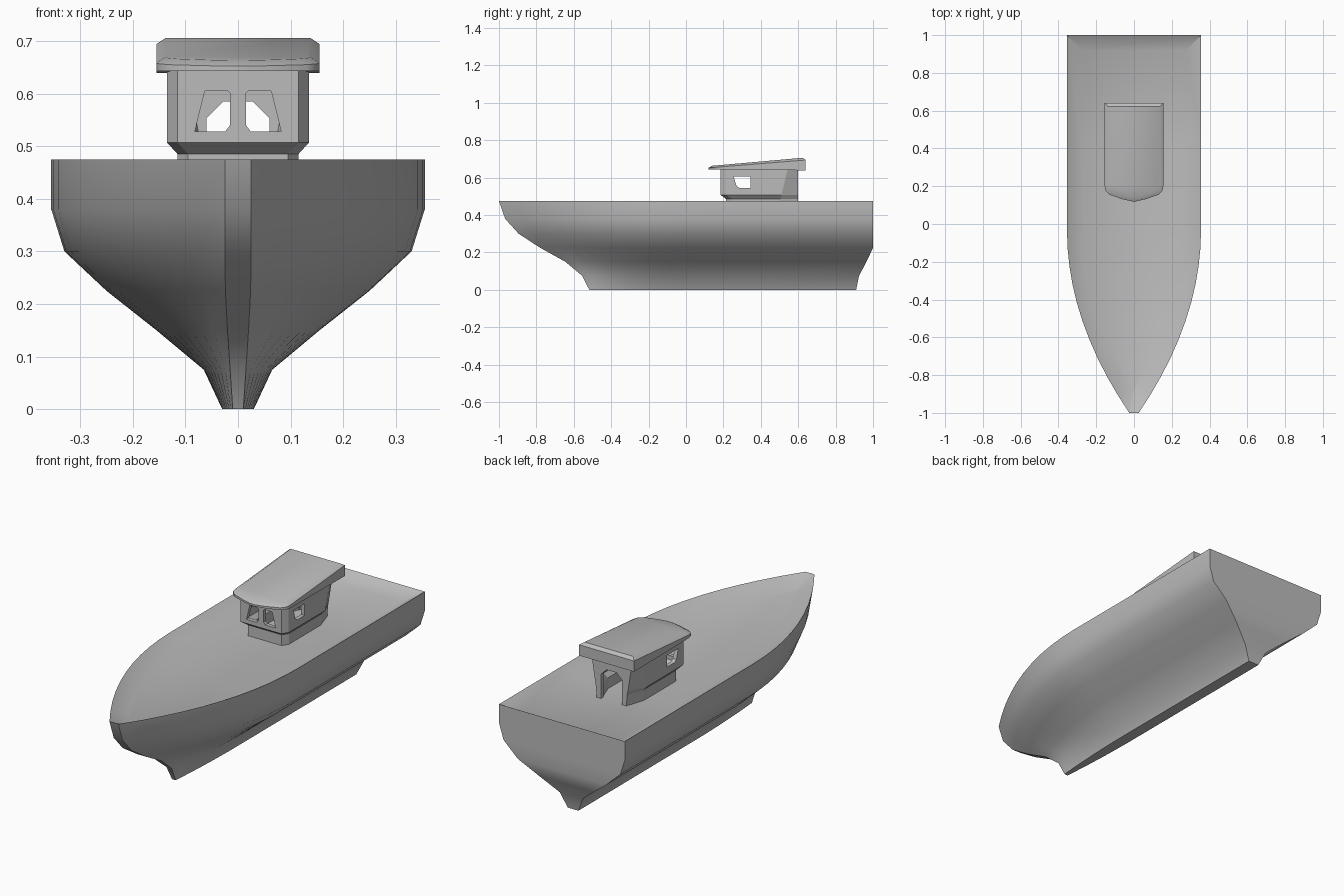
import bpy, bmesh, math

if "Cube" in bpy.data.objects:
    bpy.data.objects.remove(bpy.data.objects["Cube"])

grey = bpy.data.materials.new("plain grey")
grey.use_nodes = True
COLOR = (0.5, 0.5, 0.5, 1)
grey.diffuse_color = COLOR
grey.node_tree.nodes["Principled BSDF"].inputs["Base Color"].default_value = COLOR


def loft(name, rings, smooth=None):
    """Skin closed rings of equal length and cap both ends."""
    bm = bmesh.new()
    loops = [[bm.verts.new(p) for p in ring] for ring in rings]
    n = len(loops[0])
    for a, b in zip(loops, loops[1:]):
        for i in range(n):
            j = (i + 1) % n
            bm.faces.new((a[i], a[j], b[j], b[i]))
    bm.faces.new(loops[0][::-1])
    bm.faces.new(loops[-1])
    bmesh.ops.recalc_face_normals(bm, faces=bm.faces)
    mesh = bpy.data.meshes.new(name)
    bm.to_mesh(mesh)
    bm.free()
    mesh.materials.append(grey)
    obj = bpy.data.objects.new(name, mesh)
    bpy.context.collection.objects.link(obj)
    if smooth:
        bpy.ops.object.select_all(action='DESELECT')
        obj.select_set(True)
        bpy.context.view_layer.objects.active = obj
        bpy.ops.object.shade_smooth_by_angle(angle=math.radians(smooth))
    return obj


def mirrored(half):
    """Close a half outline by mirroring it across x."""
    return half + [(-x, y, z) for x, y, z in reversed(half)]


# Hull: waterlines from keel to rim, then in and down to the deck
def waterline(z, width, stem, bow, stern, steps=10, mid=-0.03):
    half = []
    for i in range(steps + 1):
        t = i / steps
        half.append((stem + (width - stem) * (1 - (1 - t) ** 2),
                     bow + (mid - bow) * t, z))
    for k in (0.5, 1):
        half.append((width, mid + (stern - mid) * k, z))
    return mirrored(half)


LEVELS = [  # height, half width, stem half width, bow, stern
    (0, 0.03, 0.01, -0.517, 0.91),
    (0.075, 0.065, 0.015, -0.555, 0.925),
    (0.15, 0.155, 0.02, -0.645, 0.965),
    (0.225, 0.25, 0.024, -0.78, 1),
    (0.3, 0.33, 0.025, -0.895, 1),
    (0.38, 0.355, 0.025, -0.967, 1),
    (0.475, 0.355, 0.025, -1, 1),
    (0.43, 0.275, 0.004, -0.88, 0.92),
]
loft("hull", [waterline(*level) for level in LEVELS], smooth=35)


# Wheelhouse: narrow base flaring into chamfered walls
def wall_ring(z, width, front, side_end, rear_width, rear=0.6, inset=0.0):
    return mirrored([(width - 0.02 - inset, front + inset, z),
                     (width - inset, front + 0.03 + inset, z),
                     (width - inset, side_end - inset / 2, z),
                     (rear_width - inset, rear - inset, z)])


WALLS = [
    (0.42, 0.115, 0.215, 0.50, 0.083),
    (0.485, 0.115, 0.215, 0.505, 0.088),
    (0.507, 0.135, 0.185, 0.51, 0.092),
    (0.65, 0.135, 0.185, 0.545, 0.115),
]
house = loft("wheelhouse", [wall_ring(*w) for w in WALLS])


# Cutters for the cabin space, door and windows
def prism(name, outline, axis, start, end):
    if axis == 'y':
        rings = [[(a, d, z) for a, z in outline] for d in (start, end)]
    else:
        rings = [[(d, a, z) for a, z in outline] for d in (start, end)]
    return loft(name, rings)


inner = [wall_ring(*w, inset=0.02) for w in WALLS]
inner[0] = [(x, y, 0.4) for x, y, z in inner[0]]
inner[-1] = [(x, y, 0.638) for x, y, z in inner[-1]]
door = [(0.06, 0.4), (0.06, 0.553), (0.028, 0.585)]
door += [(-x, z) for x, z in reversed(door)]
window = [(0.015, 0.6), (0.02, 0.605), (0.063, 0.605), (0.082, 0.528),
          (0.024, 0.528), (0.015, 0.54)]
side_window = [(0.255, 0.605), (0.345, 0.605), (0.345, 0.545),
               (0.285, 0.545), (0.27, 0.555)]
cutters = [loft("cabin_space", inner),
           prism("door_cut", door, 'y', 0.5, 0.7),
           prism("side_window_cut", side_window, 'x', -0.3, 0.3)]
for s in (1, -1):
    cutters.append(prism("front_window_cut", [(s * x, z) for x, z in window],
                         'y', 0.1, 0.3))

bpy.context.view_layer.objects.active = house
for cutter in cutters:
    mod = house.modifiers.new("cut", 'BOOLEAN')
    mod.operation = 'DIFFERENCE'
    mod.solver = 'EXACT'
    mod.object = cutter
    bpy.ops.object.modifier_apply(modifier=mod.name)
    bpy.data.objects.remove(cutter)


# Roof: sloping slab with a pointed front and a slightly raised crown
def roof_ring(base, rise, inset=0.0):
    plan = [(0.01, 0.12), (0.06, 0.131), (0.13, 0.155), (0.15, 0.175),
            (0.155, 0.2), (0.155, 0.64)]
    half = []
    for x, y in plan:
        k = (y - 0.12) / 0.52
        x2 = x * (1 - inset / 0.155)
        y2 = y + inset * (1 - 2 * k)
        half.append((x2, y2, base + rise * k))
    return mirrored(half)


loft("roof", [roof_ring(0.643, -0.004), roof_ring(0.652, 0.042),
              roof_ring(0.663, 0.043, inset=0.018)], smooth=35)
